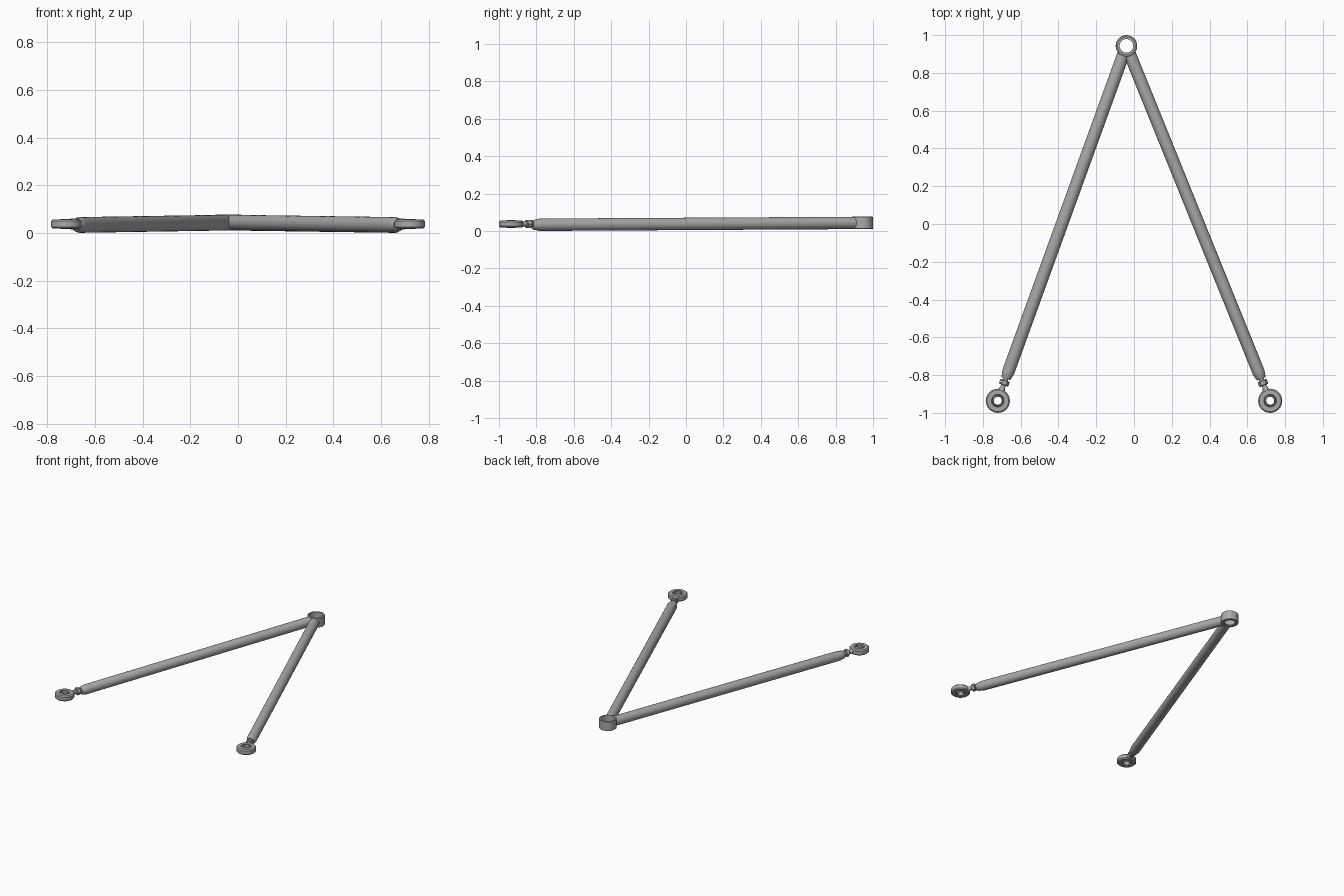
import bpy, bmesh, math
from mathutils import Vector, Matrix

cube = bpy.data.objects.get("Cube")
if cube:
    bpy.data.objects.remove(cube)

steel = bpy.data.materials.new("grey steel")
steel.use_nodes = True
GREY = (0.4, 0.4, 0.4, 1)
steel.diffuse_color = GREY
steel.node_tree.nodes["Principled BSDF"].inputs["Base Color"].default_value = GREY


def lathe(name, profile, matrix, sides=32, closed=False):
    """Revolve (radius, height) points around the local z axis."""
    bm = bmesh.new()
    pts = [bm.verts.new((r, 0, z)) for r, z in profile]
    edges = [bm.edges.new(pair) for pair in zip(pts, pts[1:])]
    if closed:
        edges.append(bm.edges.new((pts[-1], pts[0])))
    bmesh.ops.spin(bm, geom=pts + edges, cent=(0, 0, 0), axis=(0, 0, 1),
                   angle=math.tau, steps=sides)
    bmesh.ops.remove_doubles(bm, verts=bm.verts, dist=1e-5)
    bmesh.ops.recalc_face_normals(bm, faces=bm.faces)
    mesh = bpy.data.meshes.new(name)
    bm.to_mesh(mesh)
    bm.free()
    mesh.materials.append(steel)
    obj = bpy.data.objects.new(name, mesh)
    obj.matrix_world = matrix
    bpy.context.collection.objects.link(obj)
    bpy.ops.object.select_all(action="DESELECT")
    obj.select_set(True)
    bpy.context.view_layer.objects.active = obj
    bpy.ops.object.shade_smooth_by_angle(angle=math.radians(32))
    return obj


# Ball joint cup at the apex, bored with a small lip at the bottom
apex = Vector((-0.04, 0.943, 0.0435))
cup = [(0.054, 0.0335), (0.057, 0.031), (0.057, -0.031), (0.054, -0.0335),
       (0.040, -0.0335), (0.036, -0.030), (0.036, -0.022), (0.046, -0.022),
       (0.046, 0.0335)]
lathe("apex_cup", cup, Matrix.Translation(apex), 40, True)

# Two arms, each with a threaded rod end
for side, sign in (("left", 1), ("right", -1)):
    eye = Vector((sign * 0.721, -0.936, 0.0375))
    tip = Vector((eye.x, eye.y, 0.0325))
    axis = apex - tip
    length = axis.length
    turn = axis.to_track_quat("Z", "Y").to_matrix().to_4x4()
    along_arm = Matrix.Translation(tip) @ turn
    flat = apex - eye
    flat.z = 0
    along_rod = Matrix.Translation(eye) @ flat.to_track_quat("Z", "Y").to_matrix().to_4x4()

    # Tube with a tapered end
    tube = [(0, 0.125), (0.023, 0.125), (0.026, 0.130), (0.033, 0.165),
            (0.033, length - 0.047), (0, length - 0.047)]
    lathe(side + "_arm_tube", tube, along_arm)

    # Shank flaring into the eye, and its hexagonal lock nut
    shank = [(0, 0.036), (0.020, 0.036), (0.019, 0.058), (0.013, 0.078),
             (0.013, 0.14), (0, 0.14)]
    lathe(side + "_rod_shank", shank, along_rod, 20)
    nut = [(0, 0.088), (0.022, 0.088), (0.026, 0.092), (0.026, 0.112),
           (0.022, 0.116), (0, 0.116)]
    lathe(side + "_lock_nut", nut, along_rod, 6)

    # Eye housing and the drilled ball it holds
    housing = [(0.034, 0.019), (0.057, 0.019), (0.064, 0.012), (0.064, -0.012),
               (0.057, -0.019), (0.034, -0.019), (0.029, -0.008), (0.029, 0.008)]
    lathe(side + "_rod_eye", housing, Matrix.Translation(eye), 32, True)
    ball = [(0.021, 0.021)]
    for i in range(9):
        a = math.radians(44 - 11 * i)
        ball.append((0.031 * math.cos(a), 0.031 * math.sin(a)))
    ball.append((0.021, -0.021))
    lathe(side + "_eye_ball", ball, Matrix.Translation(eye), 32, True)
